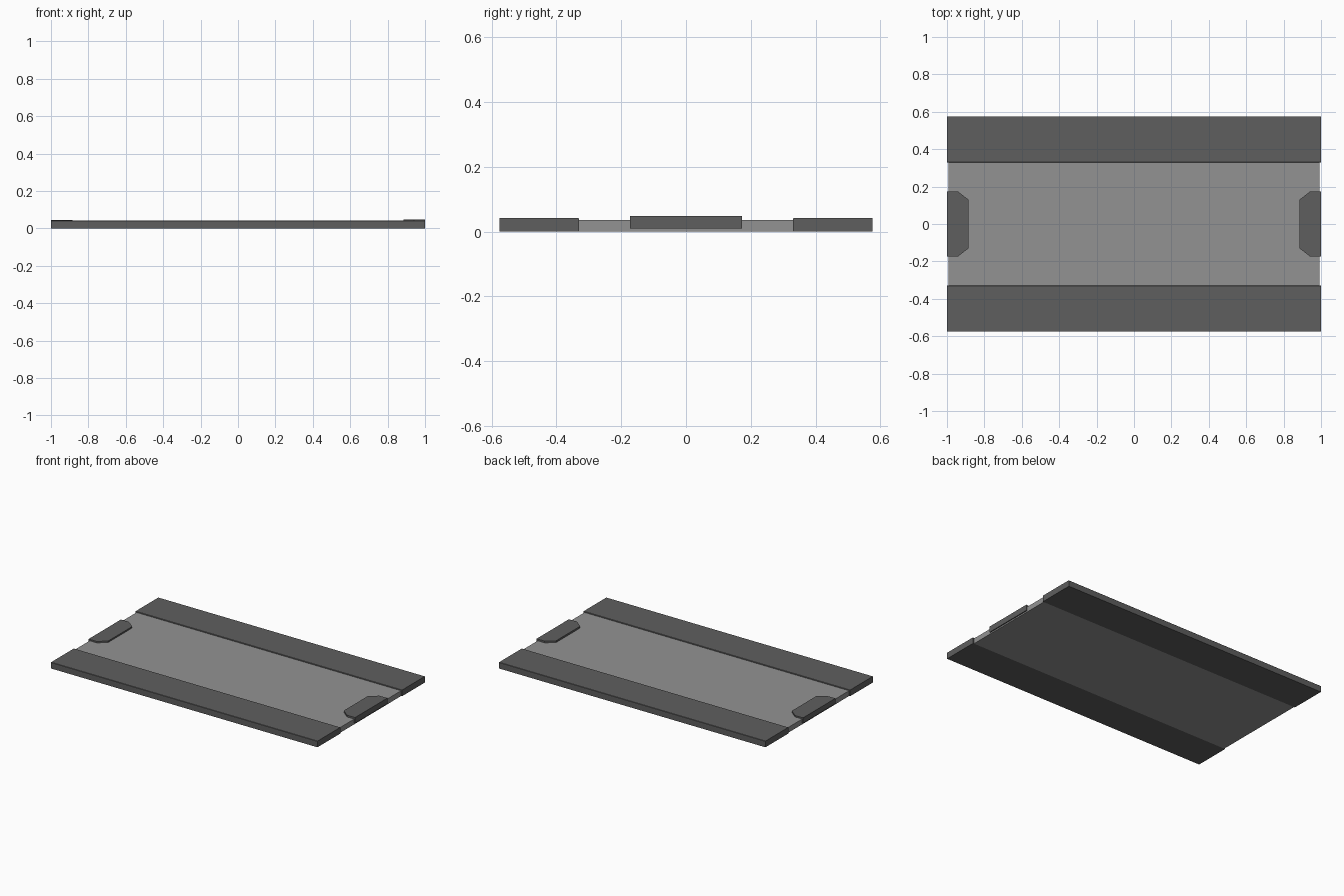
import bpy, bmesh

if "Cube" in bpy.data.objects:
    bpy.data.objects.remove(bpy.data.objects["Cube"])


def grey(name, value):
    mat = bpy.data.materials.new(name)
    mat.diffuse_color = (value, value, value, 1)
    mat.use_nodes = True
    mat.node_tree.nodes["Principled BSDF"].inputs["Base Color"].default_value = mat.diffuse_color
    return mat


def prism(name, outline, axis, start, end, mat):
    """Extrude a 2D outline along x (outline = y,z) or z (outline = x,y)."""
    def point(a, b, c):
        return (c, a, b) if axis == 'X' else (a, b, c)
    bm = bmesh.new()
    face = bm.faces.new([bm.verts.new(point(a, b, start)) for a, b in outline])
    top = bmesh.ops.extrude_face_region(bm, geom=[face])
    verts = [g for g in top['geom'] if isinstance(g, bmesh.types.BMVert)]
    d = end - start
    bmesh.ops.translate(bm, verts=verts, vec=(d, 0, 0) if axis == 'X' else (0, 0, d))
    bmesh.ops.recalc_face_normals(bm, faces=bm.faces)
    mesh = bpy.data.meshes.new(name)
    bm.to_mesh(mesh)
    bm.free()
    mesh.materials.append(mat)
    obj = bpy.data.objects.new(name, mesh)
    bpy.context.collection.objects.link(obj)
    return obj


mid_grey = grey("mid_grey", 0.29)
dark_grey = grey("dark_grey", 0.113)

# Recessed centre panel
prism("centre_panel", [(-0.33, 0), (0.33, 0), (0.33, 0.036), (-0.33, 0.036)],
      'X', -0.993, 0.993, mid_grey)

# Raised side strips with slightly chamfered long top edges
for side, name in ((-1, "front_strip"), (1, "back_strip")):
    profile = [(0.33, 0), (0.576, 0), (0.576, 0.04), (0.574, 0.042),
               (0.332, 0.042), (0.33, 0.04)]
    prism(name, [(side * y, z) for y, z in profile], 'X', -1, 1, dark_grey)

# End tabs with clipped inner corners
for side, name, top in ((-1, "left_tab", 0.046), (1, "right_tab", 0.048)):
    outline = [(1, -0.173), (1, 0.173), (0.94, 0.173), (0.885, 0.13),
               (0.885, -0.13), (0.94, -0.173)]
    prism(name, [(side * x, y) for x, y in outline], 'Z', 0.009, top, dark_grey)
